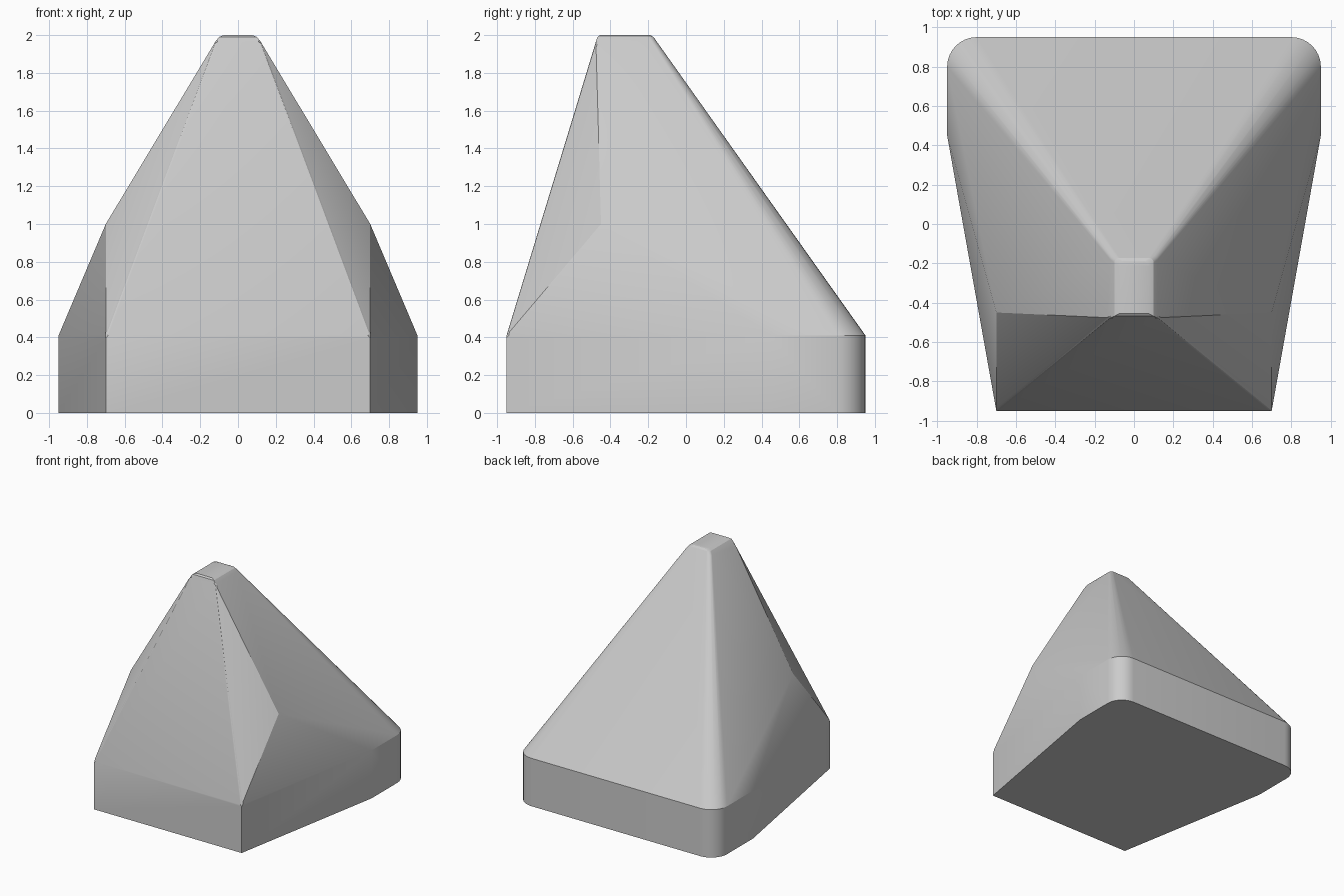
import bpy, bmesh
from math import sin, cos, pi, radians

cube = bpy.data.objects.get("Cube")
if cube:
    bpy.data.objects.remove(cube, do_unlink=True)

stone = bpy.data.materials.new("plain grey")
stone.use_nodes = True
grey = (0.6, 0.6, 0.6, 1)
stone.diffuse_color = grey
stone.node_tree.nodes["Principled BSDF"].inputs["Base Color"].default_value = grey


def rear_corner(half_width, back, radius, z, steps=8):
    """Quarter-round corner on the +x, +y side."""
    return [(half_width - radius + radius * cos(i * pi / 2 / steps),
             back - radius + radius * sin(i * pi / 2 / steps), z)
            for i in range(steps + 1)]


# plinth: tapered plan with rounded rear corners
points = []
for z in (0, 0.41):
    points += [(0.7, -0.95, z), (0.95, 0.45, z)]
    points += rear_corner(0.95, 0.95, 0.15, z)

# shoulder where each flank breaks
points.append((0.7, -0.45, 1.0))

# small flat cap with softened rim: height, half width, front, back
for z, w, front, back in ((1.965, 0.12, -0.477, -0.157),
                          (1.99, 0.1, -0.469, -0.172),
                          (2.0, 0.075, -0.455, -0.19)):
    points.append((w, front, z))
    points += rear_corner(w, back, 0.025, z)

# skin the mirrored points into one solid
bm = bmesh.new()
for x, y, z in points:
    for side in (1, -1):
        bm.verts.new((side * x, y, z))
hull = bmesh.ops.convex_hull(bm, input=bm.verts)
loose = [v for v in bm.verts if not v.link_faces]
bmesh.ops.delete(bm, geom=loose, context='VERTS')
bmesh.ops.dissolve_limit(bm, angle_limit=radians(0.5), verts=bm.verts, edges=bm.edges)

# soften the two front ridges
ridges = [e for e in bm.edges
          if e.calc_length() > 1.2 and max(v.co.z for v in e.verts) > 1.9
          and all(v.co.y < -0.4 for v in e.verts)]
bmesh.ops.bevel(bm, geom=ridges, offset=0.012, segments=2, profile=0.5,
                affect='EDGES', clamp_overlap=True)
bmesh.ops.recalc_face_normals(bm, faces=bm.faces)

mesh = bpy.data.meshes.new("faceted_tower")
bm.to_mesh(mesh)
bm.free()
tower = bpy.data.objects.new("faceted_tower", mesh)
bpy.context.collection.objects.link(tower)
mesh.materials.append(stone)

bpy.ops.object.select_all(action='DESELECT')
tower.select_set(True)
bpy.context.view_layer.objects.active = tower
bpy.ops.object.shade_smooth_by_angle(angle=radians(22))
